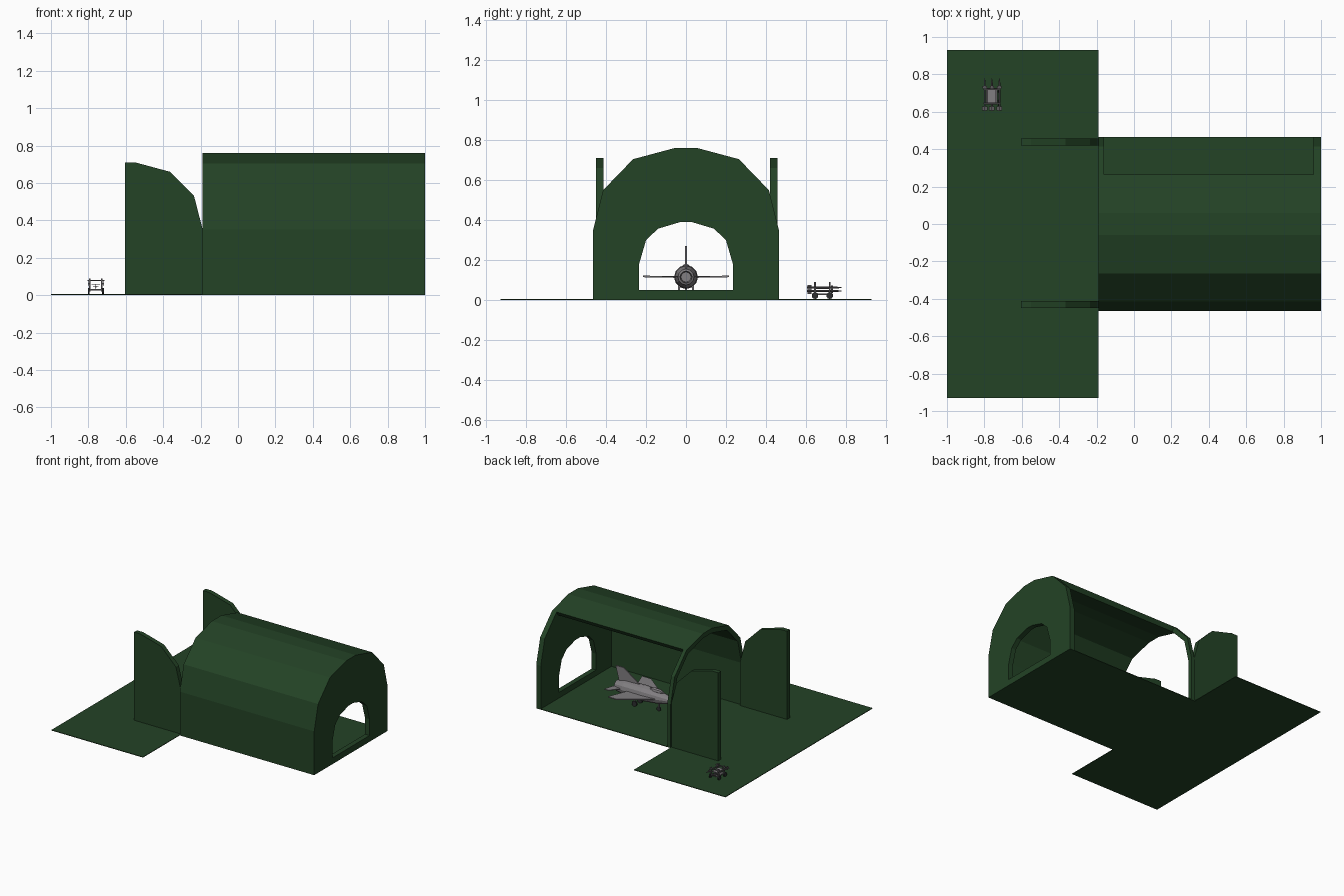
import bpy, bmesh, math
from mathutils import Vector, Matrix

if "Cube" in bpy.data.objects:
    bpy.data.objects.remove(bpy.data.objects["Cube"])


def material(name, rgb):
    m = bpy.data.materials.new(name)
    m.diffuse_color = (*rgb, 1)
    m.use_nodes = True
    m.node_tree.nodes["Principled BSDF"].inputs["Base Color"].default_value = m.diffuse_color
    return m


GREEN = material("dark green", (0.017, 0.056, 0.019))
GREY = material("aircraft grey", (0.22, 0.21, 0.22))
STEEL = material("cart grey", (0.11, 0.105, 0.11))
BLACK = material("tyre black", (0.025, 0.027, 0.028))


def finish(name, bm, mat, smooth=False):
    bmesh.ops.recalc_face_normals(bm, faces=bm.faces[:])
    me = bpy.data.meshes.new(name)
    bm.to_mesh(me)
    bm.free()
    me.materials.append(mat)
    for p in me.polygons:
        p.use_smooth = smooth
    ob = bpy.data.objects.new(name, me)
    bpy.context.collection.objects.link(ob)
    return ob


def box(name, lo, hi, mat):
    bm = bmesh.new()
    lo, hi = Vector(lo), Vector(hi)
    bmesh.ops.create_cube(bm, size=1, matrix=Matrix.Translation((lo + hi) / 2)
                          @ Matrix.Diagonal((*(hi - lo), 1)))
    return finish(name, bm, mat)


def plate(name, pts, offset, mat):
    """Extrude a flat outline of 3D points along offset."""
    bm = bmesh.new()
    f = bm.faces.new([bm.verts.new(p) for p in pts])
    ext = bmesh.ops.extrude_face_region(bm, geom=[f], use_keep_orig=True)
    bmesh.ops.translate(bm, vec=offset,
                        verts=[g for g in ext["geom"] if isinstance(g, bmesh.types.BMVert)])
    return finish(name, bm, mat)


def arch_shell(name, outer, inner, x0, x1, closed, mat):
    """Solid between two matching yz outlines, from x0 to x1."""
    bm = bmesh.new()
    rows = [[bm.verts.new((x, y, z)) for y, z in prof]
            for x, prof in ((x0, outer), (x1, outer), (x1, inner), (x0, inner))]
    n = len(outer)
    for i in range(n if closed else n - 1):
        j = (i + 1) % n
        for a in range(4):
            b = (a + 1) % 4
            bm.faces.new((rows[a][i], rows[a][j], rows[b][j], rows[b][i]))
    if not closed:
        for i in (0, n - 1):
            bm.faces.new([r[i] for r in rows])
    return finish(name, bm, mat)


def lathe(name, profile, origin, axis, mat, sides=12, smooth=False):
    """Spin (distance, radius) pairs about an axis; closed at both ends."""
    bm = bmesh.new()
    rot = Vector((0, 0, 1)).rotation_difference(Vector(axis)).to_matrix()
    rings = []
    for d, r in profile:
        rings.append([bm.verts.new(Vector(origin) + rot @ Vector(
            (r * math.cos(t * math.tau / sides), r * math.sin(t * math.tau / sides), d)))
            for t in range(sides)])
    for a, b in zip(rings, rings[1:]):
        for i in range(sides):
            j = (i + 1) % sides
            bm.faces.new((a[i], a[j], b[j], b[i]))
    bm.faces.new(rings[0])
    bm.faces.new(rings[-1])
    return finish(name, bm, mat, smooth)


def mirrored(half):
    return half + [(-y, z) for y, z in reversed(half)]


# Ground slabs
box("apron", (-1, -0.93, 0), (-0.19, 0.93, 0.005), GREEN)
box("hangar_floor", (-0.19, -0.465, 0), (1, 0.465, 0.005), GREEN)

# Hangar: front rib, roof with one side open, end wall with arched window
outer = mirrored([(0.465, 0), (0.465, 0.35), (0.415, 0.55), (0.265, 0.705), (0.06, 0.76)])
inner = mirrored([(0.43, 0), (0.43, 0.34), (0.383, 0.53), (0.245, 0.672), (0.055, 0.723)])
window = mirrored([(0.235, 0.05), (0.235, 0.18), (0.2, 0.3), (0.14, 0.357), (0.03, 0.39)])
arch_shell("front_rib", outer, inner, -0.19, -0.16, False, GREEN)
arch_shell("roof", outer[3:], inner[3:], -0.16, 0.96, False, GREEN)
arch_shell("end_wall", outer, window, 0.96, 1.0, True, GREEN)

# Tall doors swung open in front of the hangar
door = [(-0.605, 0), (-0.605, 0.71), (-0.55, 0.71), (-0.365, 0.66),
        (-0.235, 0.53), (-0.19, 0.355), (-0.19, 0)]
for side, y in (("left", 0.42), ("right", -0.45)):
    plate("door_" + side, [(x, y, z) for x, z in door], (0, 0.037, 0), GREEN)

# Jet: body, canopy, fin
ZC = 0.115
lathe("fuselage", [(0, 0.003), (0.06, 0.025), (0.15, 0.048), (0.28, 0.06),
                   (0.45, 0.056), (0.53, 0.04), (0.535, 0.03), (0.5, 0.025)],
      (0.08, 0, ZC), (1, 0, 0), GREY)
lathe("canopy", [(0, 0.002), (0.04, 0.02), (0.09, 0.022), (0.16, 0.003)],
      (0.19, 0, ZC + 0.045), (1, 0, 0), GREY, 8)
plate("tail_fin", [(0.4, -0.004, 0.165), (0.55, -0.004, 0.27),
                   (0.62, -0.004, 0.27), (0.59, -0.004, 0.155)], (0, 0.008, 0), GREY)

for s, side in ((1, "left"), (-1, "right")):
    # Jet wings, tailplanes and main wheels
    plate("wing_" + side, [(0.24, s * 0.045, 0.111), (0.46, s * 0.215, 0.114),
                           (0.54, s * 0.215, 0.114), (0.48, s * 0.045, 0.111)],
          (0, 0, 0.008), GREY)
    plate("tailplane_" + side, [(0.53, s * 0.03, 0.115), (0.6, s * 0.12, 0.115),
                                (0.64, s * 0.12, 0.115), (0.61, s * 0.03, 0.115)],
          (0, 0, 0.006), GREY)
    box("main_strut_" + side, (0.425, s * 0.035 - 0.004, 0.03),
        (0.435, s * 0.035 + 0.004, 0.09), GREY)
    lathe("main_wheel_" + side, [(0, 0.022), (0.012, 0.022)],
          (0.43, s * 0.035 - 0.006, 0.027), (0, 1, 0), BLACK, 10)
box("nose_strut", (0.235, -0.004, 0.025), (0.245, 0.004, 0.07), GREY)
lathe("nose_wheel", [(0, 0.018), (0.01, 0.018)], (0.24, -0.005, 0.023), (0, 1, 0), BLACK, 10)

# Munitions cart: two racks on corner posts with four wheels
CX, CY = -0.76, 0.683
box("cart_bed", (CX - 0.03, CY - 0.045, 0.026), (CX + 0.03, CY + 0.045, 0.032), STEEL)
for s in (1, -1):
    for t in (1, -1):
        px, py = CX + s * 0.032, CY + t * 0.037
        tag = ("right" if s > 0 else "left") + ("_back" if t > 0 else "_front")
        box("cart_post_" + tag, (px - 0.004, py - 0.004, 0.02),
            (px + 0.004, py + 0.004, 0.09), STEEL)
        lathe("cart_wheel_" + tag, [(0, 0.017), (0.01, 0.017)],
              (px + s * 0.006 - 0.005, py, 0.022), (1, 0, 0), BLACK, 10)
    box("cart_rail_" + ("back" if s > 0 else "front"), (CX - 0.045, CY + s * 0.037 - 0.004, 0.076),
        (CX + 0.045, CY + s * 0.037 + 0.004, 0.082), STEEL)
box("cart_shelf", (CX - 0.022, CY - 0.04, 0.056), (CX + 0.022, CY + 0.04, 0.061), GREY)

# Missiles with crossed fins
for name, mx, mz in (("middle", CX, 0.045), ("left", CX - 0.038, 0.062), ("right", CX + 0.04, 0.062)):
    lathe("missile_" + name, [(0, 0.005), (0.15, 0.005), (0.175, 0.001)],
          (mx, 0.605, mz), (0, 1, 0), STEEL, 8)
    for k, (dx, dz) in enumerate(((0.014, 0.0008), (0.0008, 0.014))):
        box(f"missile_fin_{name}_{k}", (mx - dx, 0.608, mz - dz), (mx + dx, 0.628, mz + dz), STEEL)
        box(f"missile_canard_{name}_{k}", (mx - dx * 0.8, 0.725, mz - dz * 0.8),
            (mx + dx * 0.8, 0.737, mz + dz * 0.8), STEEL)
